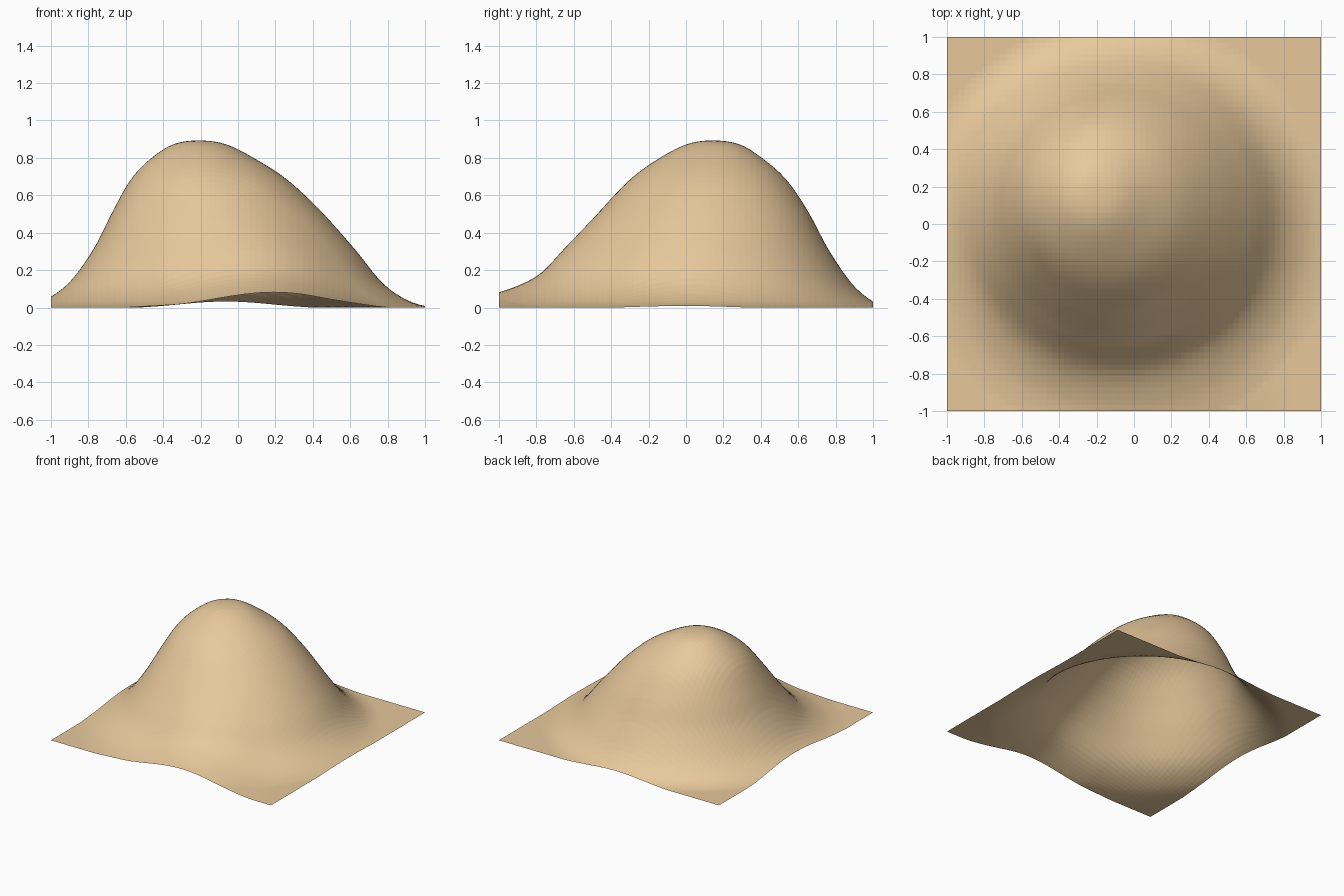
import bpy, bmesh, math

if "Cube" in bpy.data.objects:
    bpy.data.objects.remove(bpy.data.objects["Cube"])

# Hill contours: uniform steps of contour radius -> height and drifting centre
STEP = 0.14
HEIGHT = [0.893, 0.873, 0.795, 0.682, 0.51, 0.31, 0.13, 0.035, 0.0]
CENTRE_X = [-0.21, -0.205, -0.188, -0.155, -0.112, -0.074, -0.066, -0.066, -0.065]
CENTRE_Y = [0.14, 0.145, 0.132, 0.118, 0.095, 0.062, 0.045, 0.015, -0.02]
R_MAX = STEP * (len(HEIGHT) - 1)


def sample(table, r, mirror_start=False):
    """Smooth (Catmull-Rom) lookup in a table of uniform radius steps."""
    n = len(table) - 1
    u = min(max(r / STEP, 0.0), n)
    i = min(int(u), n - 1)
    t = u - i
    b, c = table[i], table[i + 1]
    a = table[i - 1] if i else (c if mirror_start else b)
    d = table[i + 2] if i + 2 <= n else c
    return b + 0.5 * t * (c - a + t * (2*a - 5*b + 4*c - d + t * (3*(b - c) + d - a)))


def hill(x, y):
    lo, hi = 0.0, R_MAX
    for _ in range(24):
        r = (lo + hi) / 2
        if math.hypot(x - sample(CENTRE_X, r), y - sample(CENTRE_Y, r)) > r:
            lo = r
        else:
            hi = r
    return max(0.0, sample(HEIGHT, lo, True))


def swell(x, y, cx, cy, radius, height):
    s = max(0.0, 1 - math.hypot(x - cx, y - cy) / radius)
    return height * s * s * (3 - 2 * s)


# Terrain sheet
bm = bmesh.new()
bmesh.ops.create_grid(bm, x_segments=64, y_segments=64, size=1.0)
for v in bm.verts:
    x, y = v.co.x, v.co.y
    # main hill plus low swell running off the front edge
    v.co.z = hill(x, y) + swell(x, y, 0.25, -0.93, 0.62, 0.07)
mesh = bpy.data.meshes.new("terrain_hill")
bm.to_mesh(mesh)
bm.free()
terrain = bpy.data.objects.new("terrain_hill", mesh)
bpy.context.collection.objects.link(terrain)

# Sand colour
sand = bpy.data.materials.new("sand")
sand.diffuse_color = (0.8, 0.58, 0.33, 1)
sand.use_nodes = True
sand.node_tree.nodes["Principled BSDF"].inputs["Base Color"].default_value = sand.diffuse_color
mesh.materials.append(sand)
